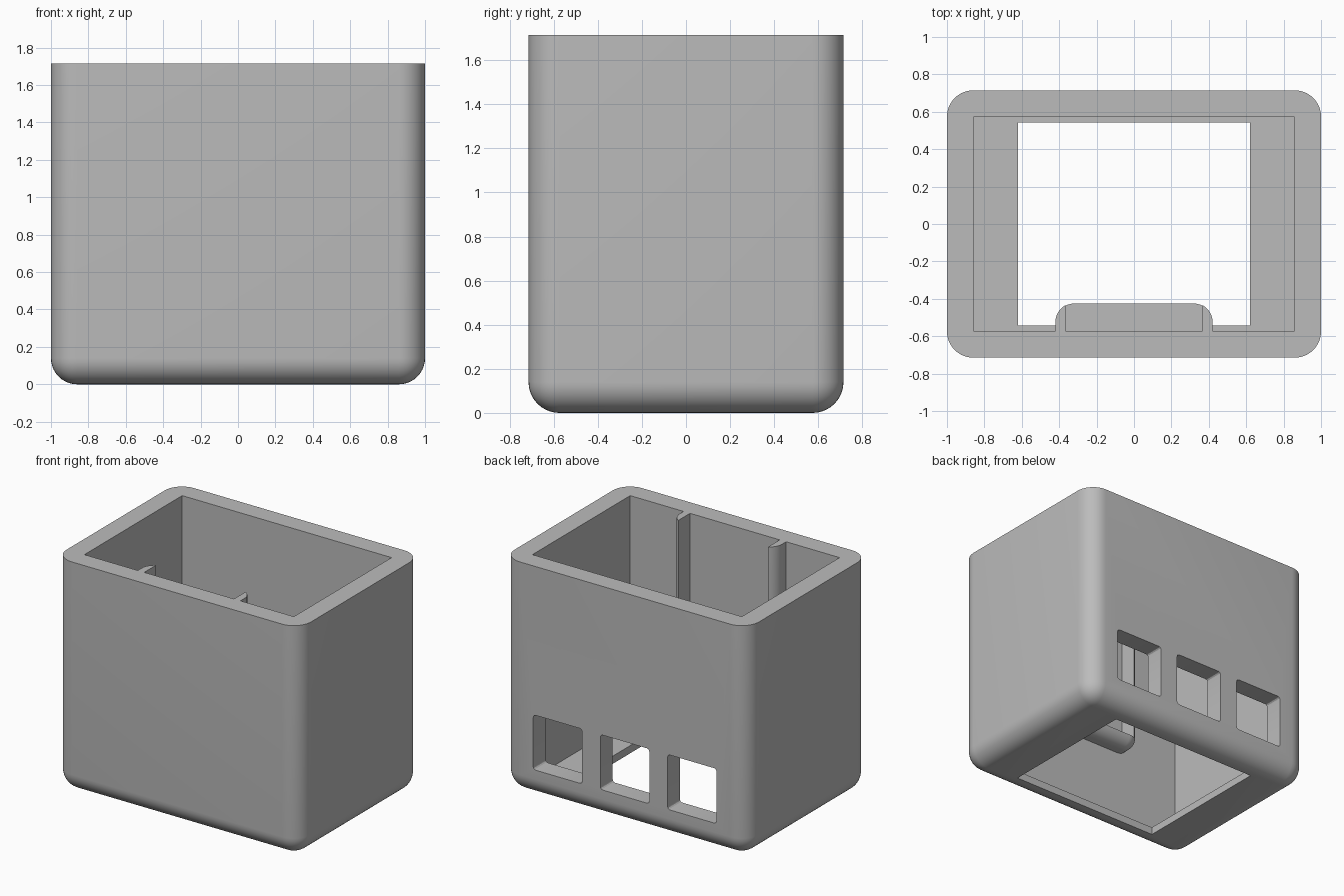
import bpy, bmesh

if "Cube" in bpy.data.objects:
    bpy.data.objects.remove(bpy.data.objects["Cube"], do_unlink=True)

W, D, H = 1.0, 0.7145, 1.7145      # half width, half depth, height
IN_X, IN_Y = 0.857, 0.5714         # half size of the cavity
FLOOR = 0.057
OVER = 1.9                         # parts overshoot the rim, then get trimmed

grey = bpy.data.materials.new("plain grey")
grey.use_nodes = True
grey.diffuse_color = (0.5, 0.5, 0.5, 1)
grey.node_tree.nodes["Principled BSDF"].inputs["Base Color"].default_value = (0.5, 0.5, 0.5, 1)


def box(name, lo, hi, radius=0, rounded=None, segments=10):
    """Box between two corners; edges whose midpoint passes the rule are rounded."""
    bm = bmesh.new()
    bmesh.ops.create_cube(bm, size=1)
    for v in bm.verts:
        v.co = [lo[i] + (v.co[i] + 0.5) * (hi[i] - lo[i]) for i in range(3)]
    if rounded:
        edges = [e for e in bm.edges if rounded((e.verts[0].co + e.verts[1].co) / 2)]
        bmesh.ops.bevel(bm, geom=edges, offset=radius, segments=segments,
                        profile=0.5, affect='EDGES', clamp_overlap=True)
    bmesh.ops.recalc_face_normals(bm, faces=bm.faces)
    mesh = bpy.data.meshes.new(name)
    bm.to_mesh(mesh)
    bm.free()
    mesh.materials.append(grey)
    obj = bpy.data.objects.new(name, mesh)
    bpy.context.collection.objects.link(obj)
    return obj


def combine(target, tool, operation):
    """Apply a boolean and discard the tool."""
    mod = target.modifiers.new(operation.lower(), 'BOOLEAN')
    mod.operation, mod.solver, mod.object = operation, 'EXACT', tool
    bpy.ops.object.select_all(action='DESELECT')
    bpy.context.view_layer.objects.active = target
    target.select_set(True)
    bpy.ops.object.modifier_apply(modifier=mod.name)
    bpy.data.objects.remove(tool, do_unlink=True)


# Outer shell: rounded everywhere except the rim
housing = box("housing", (-W, -D, 0), (W, D, OVER), 0.14, lambda m: m.z < OVER - 0.01)

# Main cavity and the opening in the floor
combine(housing, box("cavity", (-IN_X, -IN_Y, FLOOR), (IN_X, IN_Y, 2.2)), 'DIFFERENCE')
combine(housing, box("floor_opening", (-0.621, -0.543, -0.1), (0.621, 0.543, 0.3)), 'DIFFERENCE')

# Holder inside the front wall: rounded block with a slot that leaves two side tabs
combine(housing, box("holder", (-0.42, -0.65, 0.57), (0.42, -0.423, OVER), 0.1,
                     lambda m: m.z < OVER - 0.01 and m.y > -0.6), 'UNION')
combine(housing, box("slot", (-0.367, -IN_Y, 0.65), (0.367, -0.3, 2.2)), 'DIFFERENCE')

# Three windows through the back wall, with slightly rounded corners
for x in (-0.55, 0, 0.55):
    combine(housing, box("window", (x - 0.2, 0.45, 0.208), (x + 0.2, 0.9, 0.614), 0.02,
                         lambda m: 0.6 < m.y < 0.8, 3), 'DIFFERENCE')

# Trim everything flush at the rim
combine(housing, box("trim", (-2, -2, H), (2, 2, 3)), 'DIFFERENCE')

bpy.ops.object.shade_smooth_by_angle(angle=0.5)
